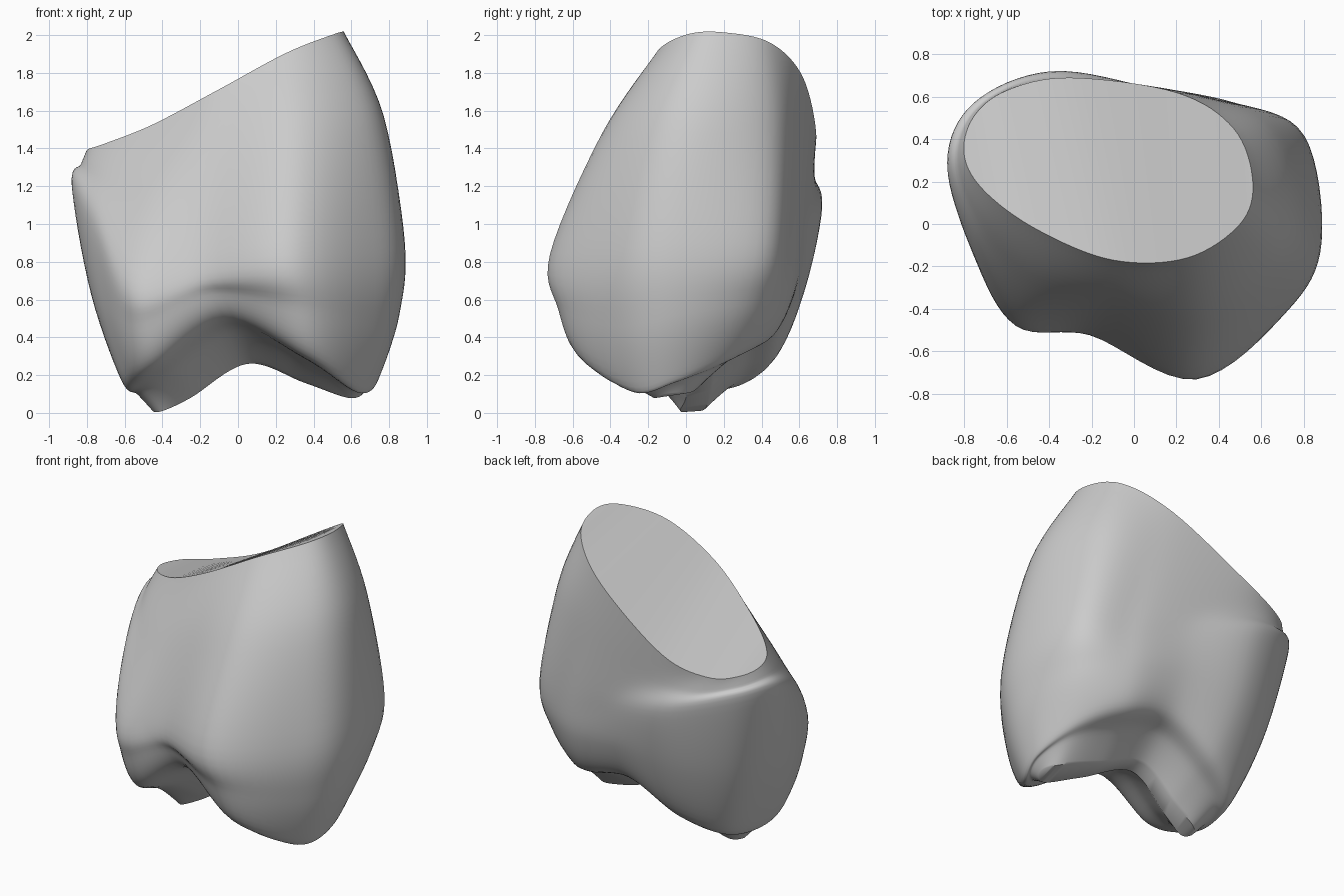
import bpy
import bmesh
from math import cos, sin, radians
from mathutils import Vector

cube = bpy.data.objects.get("Cube")
if cube:
    bpy.data.objects.remove(cube, do_unlink=True)

AROUND, ALONG = 8, 7   # smooth steps between neighbouring control points


def ring(*points):
    return [Vector(p) for p in points]


def spline(a, b, c, d, t):
    """Point on a smooth curve between b and c."""
    return b + 0.5 * t * (c - a + t * (2 * a - 5 * b + 4 * c - d + t * (3 * (b - c) + d - a)))


def smooth_ring(points):
    n = len(points)
    return [spline(points[i - 1], points[i], points[(i + 1) % n], points[(i + 2) % n], s / AROUND)
            for i in range(n) for s in range(AROUND)]


def top_height(x, y):
    """Tilted, gently waved top that drops off towards the back."""
    wave = 0.045 * sin(3.5 * x + 0.18)
    return 1.755 + 0.41 * x + wave - 0.04 * y - 0.7 * max(0, y - 0.3) ** 2


def outward(index, amount):
    a = radians(30 * index)
    return Vector((amount * cos(a), amount * sin(a), 0))


# Control rings run counter-clockwise from +x, twelve points each
# Crest joining the two cusps underneath
crest = ring((.66, -.1, .1), (.6, .03, .11), (.35, .1, .18), (.05, .14, .27),
             (-.22, .12, .1), (-.38, .1, .02), (-.45, .03, .01), (-.4, -.03, .01),
             (-.25, 0, .08), (.05, .04, .26), (.35, -.08, .16), (.58, -.17, .08))

# Lip where the side wall turns under, notched at front and back
lip = ring((.75, -.05, .2), (.66, .26, .32), (.44, .45, .4), (.1, .49, .46),
           (-.27, .48, .3), (-.53, .33, .2), (-.61, .05, .17), (-.6, -.2, .2),
           (-.45, -.4, .27), (-.07, -.43, .5), (.36, -.57, .31), (.65, -.3, .14))

# Widest line of the body
belly = ring((.88, -.08, .9), (.8, .42, .9), (.48, .57, .9), (.1, .64, 1),
             (-.38, .72, 1.1), (-.75, .57, 1.2), (-.88, .28, 1.2), (-.76, -.13, 1),
             (-.56, -.46, .7), (-.22, -.51, .78), (.28, -.72, .84), (.72, -.4, .85))

# Oval rim of the tilted top
outline = ((.56, .2), (.47, .45), (.2, .62), (-.3, .69), (-.6, .63), (-.76, .5),
           (-.8, .32), (-.7, .15), (-.45, -.03), (-.1, -.17), (.25, -.16), (.5, 0))
rim = [Vector((x, y, top_height(x, y))) for x, y in outline]

# Rounded fill rings below and above the widest line, and the slope underneath
lower, shoulder, hollow = [], [], []
for i in range(12):
    a = radians(30 * i)
    push = 0.09 * max(0, cos(a + radians(15))) ** 2 + 0.03 * max(0, -sin(a))
    lower.append(lip[i].lerp(belly[i], 0.45) + outward(i, 0.045))
    shoulder.append(belly[i].lerp(rim[i], 0.6) + outward(i, push))
    rise = 0.15 * (lip[i] - crest[i]).length_squared
    hollow.append(crest[i].lerp(lip[i], 0.5) + Vector((0, 0, rise)))

control = [smooth_ring(r) for r in (crest, hollow, lip, lower, belly, shoulder, rim)]
rows = []
last = len(control) - 1
for k in range(last):
    before, after = max(k - 1, 0), min(k + 2, last)
    for s in range(ALONG):
        rows.append([spline(*p, s / ALONG) for p in
                     zip(control[before], control[k], control[k + 1], control[after])])
rows.append(control[-1])

# Skin the rows and close both ends with strips across
bm = bmesh.new()
grid = [[bm.verts.new(p) for p in row] for row in rows]
count = len(grid[0])
for low, high in zip(grid, grid[1:]):
    for i in range(count):
        j = (i + 1) % count
        bm.faces.new((low[i], low[j], high[j], high[i]))
for end in (grid[0], grid[-1]):
    for i in range(count // 2):
        corners = [end[i], end[i + 1], end[-i - 1], end[-i % count]]
        bm.faces.new(list(dict.fromkeys(corners)))
bmesh.ops.recalc_face_normals(bm, faces=bm.faces)

mesh = bpy.data.meshes.new("tooth_crown")
bm.to_mesh(mesh)
bm.free()

grey = bpy.data.materials.new("plain grey")
grey.use_nodes = True
colour = (0.6, 0.6, 0.6, 1)
grey.diffuse_color = colour
grey.node_tree.nodes["Principled BSDF"].inputs["Base Color"].default_value = colour
mesh.materials.append(grey)

crown = bpy.data.objects.new("tooth_crown", mesh)
bpy.context.collection.objects.link(crown)
bpy.context.view_layer.objects.active = crown
crown.select_set(True)
bpy.ops.object.shade_smooth_by_angle(angle=radians(40))
